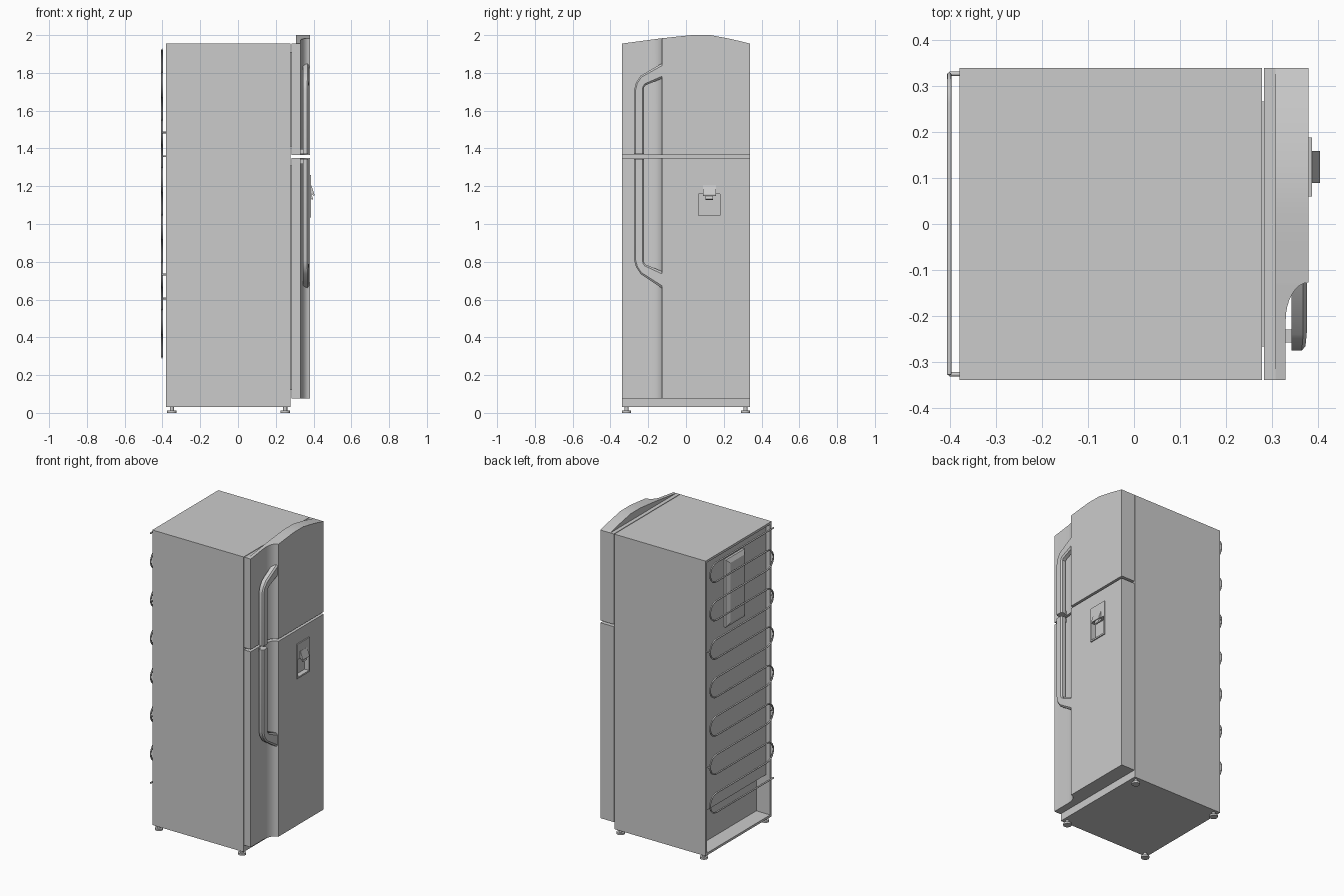
import bpy, bmesh, math
from mathutils import Vector

if "Cube" in bpy.data.objects:
    bpy.data.objects.remove(bpy.data.objects["Cube"])


def make(name, verts, faces, smooth=False):
    bm = bmesh.new()
    vs = [bm.verts.new(v) for v in verts]
    for f in faces:
        bm.faces.new([vs[i] for i in f])
    bmesh.ops.recalc_face_normals(bm, faces=bm.faces)
    me = bpy.data.meshes.new(name)
    bm.to_mesh(me)
    bm.free()
    ob = bpy.data.objects.new(name, me)
    bpy.context.collection.objects.link(ob)
    if smooth:
        activate(ob)
        bpy.ops.object.shade_smooth_by_angle(angle=math.radians(30))
    return ob


def activate(ob):
    bpy.ops.object.select_all(action='DESELECT')
    ob.select_set(True)
    bpy.context.view_layer.objects.active = ob


def loft(name, rings, smooth=False):
    n = len(rings[0])
    faces = [tuple(range(n)), tuple((len(rings) - 1) * n + i for i in range(n))]
    for r in range(len(rings) - 1):
        for i in range(n):
            j = (i + 1) % n
            faces.append((r * n + i, r * n + j, (r + 1) * n + j, (r + 1) * n + i))
    return make(name, [v for ring in rings for v in ring], faces, smooth)


def box(name, x0, x1, y0, y1, z0, z1):
    return loft(name, [[(x0, y0, z), (x1, y0, z), (x1, y1, z), (x0, y1, z)] for z in (z0, z1)])


def cylinder(name, r, x, y, z0, z1, n=16):
    ring = [(x + r * math.cos(2 * math.pi * i / n), y + r * math.sin(2 * math.pi * i / n)) for i in range(n)]
    return loft(name, [[(a, b, z) for a, b in ring] for z in (z0, z1)], True)


def cut(ob, *bounds):
    cutter = box("cutter", *bounds)
    cutter.hide_render = True
    m = ob.modifiers.new("cut", 'BOOLEAN')
    m.operation, m.object, m.solver = 'DIFFERENCE', cutter, 'EXACT'
    activate(ob)
    bpy.ops.object.modifier_apply(modifier=m.name)
    bpy.data.objects.remove(cutter)


def tube(name, pts, r):
    cu = bpy.data.curves.new(name, 'CURVE')
    cu.dimensions, cu.bevel_depth, cu.bevel_resolution, cu.use_fill_caps = '3D', r, 2, True
    sp = cu.splines.new('POLY')
    sp.points.add(len(pts) - 1)
    for p, co in zip(sp.points, pts):
        p.co = (*co, 1)
    ob = bpy.data.objects.new(name, cu)
    bpy.context.collection.objects.link(ob)
    return ob


# Cabinet with recessed back and a deeper compressor bay
body = box("cabinet", -0.38, 0.279, -0.34, 0.34, 0.03, 1.955)
cut(body, -0.5, -0.35, -0.325, 0.325, 0.29, 1.94)
cut(body, -0.5, -0.28, -0.325, 0.325, 0.045, 0.30)

# Feet
for i, (x, y) in enumerate([(-0.35, -0.315), (-0.35, 0.315), (0.25, -0.315), (0.25, 0.315)]):
    cylinder(f"foot_pad_{i}", 0.025, x, y, 0, 0.012)
    cylinder(f"foot_stem_{i}", 0.011, x, y, 0.01, 0.035)

# Door front profile: flat handle strip, concave step, flat main face
STEP = [(-0.34, 0.33), (-0.21, 0.33)]
for i in range(1, 9):
    a = math.pi / 2 * i / 8
    STEP.append((-0.21 + 0.083 * math.sin(a), 0.33 + 0.05 * (1 - math.cos(a))))
STATIONS = STEP + [(y, 0.38) for y in (-0.05, 0.03, 0.13, 0.24, 0.34)]
ARCH = [(-0.34, 1.955), (-0.13, 1.983), (0.03, 2.0), (0.13, 2.0), (0.24, 1.979), (0.34, 1.955)]


def arch(y):
    for (ya, za), (yb, zb) in zip(ARCH, ARCH[1:]):
        if y <= yb:
            return za + (zb - za) * (y - ya) / (yb - ya)
    return ARCH[-1][1]


def door(name, x0, z0, top):
    return loft(name, [[(x0, y, z0), (x, y, z0), (x, y, top(y)), (x0, y, top(y))] for y, x in STATIONS], True)


lower = door("refrigerator_door", 0.283, 0.075, lambda y: 1.35)
door("freezer_door_front", 0.308, 1.365, arch)
box("freezer_door_back", 0.283, 0.308, -0.34, 0.34, 1.365, 1.955)
box("lower_gasket", 0.278, 0.284, -0.267, 0.267, 0.12, 1.31)
box("upper_gasket", 0.278, 0.284, -0.267, 0.267, 1.41, 1.91)


# Handles: a long grip that bends into the door step
def handle(name, z_end, z_out, z_mid, z_in, z_low, z_grip):
    outer = [(-0.275, z_grip), (-0.275, z_low), (-0.265, (z_low + z_mid) / 2), (-0.24, z_mid), (-0.128, z_end)]
    inner = [(-0.222, z_grip), (-0.222, z_low), (-0.221, z_in * 0.6 + z_low * 0.4), (-0.213, z_in), (-0.128, z_out)]
    front = [0.373, 0.373, 0.374, 0.376, 0.376]
    rings = []
    for (ya, za), (yb, zb), x in zip(outer, inner, front):
        my, mz = 0.008 * (yb - ya) / 0.05, 0.15 * (zb - za)
        rings.append([(0.343, ya, za), (x - 0.008, ya, za), (x, ya + my, za + mz),
                      (x, yb - my, zb - mz), (x - 0.008, yb, zb), (0.343, yb, zb)])
    loft(name, rings, True)


handle("freezer_handle", 1.85, 1.77, 1.785, 1.735, 1.71, 1.37)
handle("refrigerator_handle", 0.66, 0.75, 0.735, 0.785, 0.81, 1.345)
for n, z in (("upper", 1.37), ("lower", 1.318)):
    box(f"{n}_handle_mount", 0.328, 0.345, -0.258, -0.23, z, z + 0.027)

# Water dispenser: panel, recessed bay, sloped spout hood, lever
cut(lower, 0.355, 0.5, 0.067, 0.18, 1.045, 1.16)
panel = box("dispenser_panel", 0.378, 0.387, 0.06, 0.188, 1.035, 1.26)
cut(panel, 0.355, 0.5, 0.067, 0.18, 1.045, 1.16)
HOOD = [(0.38, 1.205), (0.388, 1.205), (0.405, 1.155), (0.403, 1.148), (0.38, 1.165)]
loft("dispenser_hood", [[(x, y, z) for x, z in HOOD] for y in (0.089, 0.159)])
LEVER = [(0.365, 1.165), (0.385, 1.165), (0.398, 1.132), (0.392, 1.128)]
loft("dispenser_lever", [[(x, y, z) for x, z in LEVER] for y in (0.104, 0.144)])

# Condenser coil on the back: fourteen runs joined by U bends
XC, R, PITCH, Z0 = -0.402, 0.0627, 0.1254, 0.293
pts = [(XC, -0.328, Z0)]
for k in range(13):
    s = 1 if k % 2 == 0 else -1
    zc = Z0 + PITCH * (k + 0.5)
    for i in range(11):
        a = -math.pi / 2 + math.pi * i / 10
        pts.append((XC, s * (0.325 - R + R * math.cos(a)), zc + R * math.sin(a)))
pts.append((XC, -0.328, Z0 + 13 * PITCH))
tube("condenser_coil", pts, 0.005)

# Coil standoffs
for i, (y, k) in enumerate([(1, 2.5), (1, 8.5), (-1, 3.5), (-1, 9.5)]):
    z = Z0 + PITCH * k
    tube(f"coil_standoff_{i}", [(XC, y * 0.327, z), (-0.375, y * 0.327, z)], 0.005)

# Tapered control box on the back panel
BOX = [(-0.345, 0.11, -0.085, 1.43, 1.87), (-0.365, 0.11, -0.085, 1.43, 1.87), (-0.38, 0.085, -0.06, 1.455, 1.845)]
loft("control_box", [[(x, a, c), (x, b, c), (x, b, d), (x, a, d)] for x, a, b, c, d in BOX])
